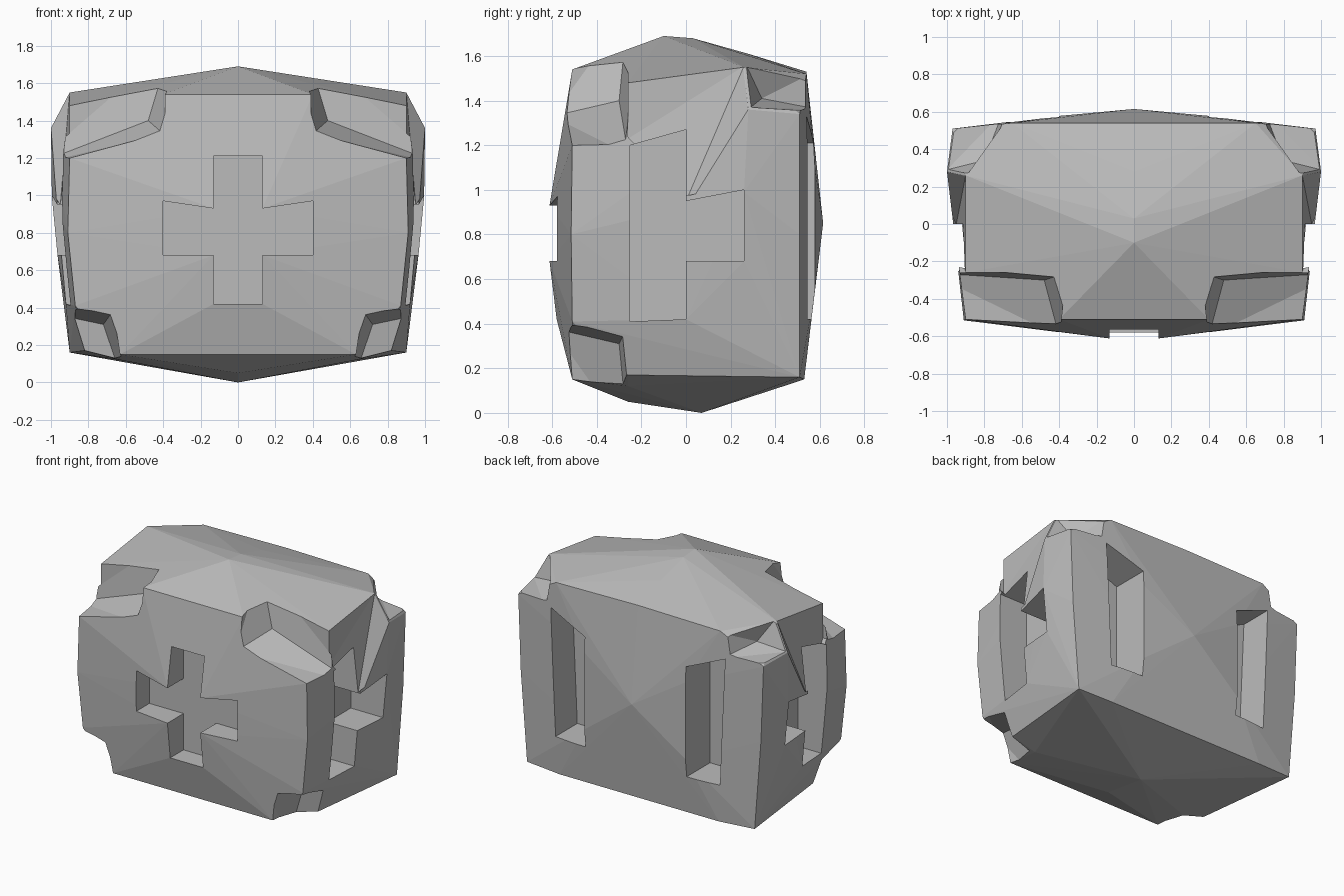
import bpy, bmesh

cube = bpy.data.objects.get("Cube")
if cube:
    bpy.data.objects.remove(cube, do_unlink=True)

stone = bpy.data.materials.new("grey_stone")
stone.use_nodes = True
GREY = (0.5, 0.5, 0.5, 1)
stone.diffuse_color = GREY
stone.node_tree.nodes["Principled BSDF"].inputs["Base Color"].default_value = GREY


def finish(bm, name):
    bmesh.ops.recalc_face_normals(bm, faces=bm.faces[:])
    mesh = bpy.data.meshes.new(name)
    bm.to_mesh(mesh)
    bm.free()
    mesh.materials.append(stone)
    obj = bpy.data.objects.new(name, mesh)
    bpy.context.scene.collection.objects.link(obj)
    return obj


def hull(name, points):
    """Faceted solid wrapped around the given points."""
    bm = bmesh.new()
    for p in points:
        bm.verts.new(p)
    res = bmesh.ops.convex_hull(bm, input=bm.verts[:])
    loose = {g for g in res["geom_interior"] + res["geom_unused"]
             if isinstance(g, bmesh.types.BMVert)}
    bmesh.ops.delete(bm, geom=list(loose), context='VERTS')
    return finish(bm, name)


def prism(name, outline, place, start, end):
    """Extrude a 2D outline between two depths."""
    bm = bmesh.new()
    face = bm.faces.new([bm.verts.new(place(a, b, start)) for a, b in outline])
    ext = bmesh.ops.extrude_face_region(bm, geom=[face])
    offset = [e - s for s, e in zip(place(0, 0, start), place(0, 0, end))]
    bmesh.ops.translate(bm, vec=offset,
                        verts=[g for g in ext["geom"] if isinstance(g, bmesh.types.BMVert)])
    return finish(bm, name)


# Bulging faceted block, one half mirrored to the other
half = [
    # top
    (0, -.1, 1.69), (0, .03, 1.68), (0, .28, 1.61), (0, .54, 1.53),
    (.4, -.51, 1.54), (.4, -.26, 1.58), (.9, -.26, 1.48), (.9, .26, 1.55), (.65, .54, 1.52),
    # front
    (.4, -.535, 1.34), (.9, -.51, 1.2), (.13, -.565, 1.21), (.13, -.612, .93),
    (.13, -.612, .68), (.4, -.56, .95), (.4, -.56, .68), (.13, -.58, .42),
    (.65, -.53, .4), (.91, -.515, .8), (.87, -.51, .41), (.63, -.51, .15),
    # sides
    (.93, -.26, .8), (.95, 0, .95), (.995, .26, .99),
    (.965, .26, .68), (1, .28, 1.36), (.97, .51, 1.34), (.95, .51, .8), (.92, 0, .42),
    # back
    (0, .615, .85), (.4, .578, 1.1), (.4, .578, .55), (.65, .54, 1.2), (.65, .53, .42),
    # underside
    (0, .07, 0), (0, -.26, .05), (.63, -.26, .12), (.82, -.26, .17),
    (.9, .51, .16), (.63, .53, .15),
]
block = hull("stone_block", [(s * x, y, z) for x, y, z in half for s in (1, -1)])

cutters = []

# Cross carved into the front
right = [(.13, .42), (.13, .68), (.4, .68), (.4, .97), (.13, .93), (.13, 1.21)]
cross = right + [(-x, z) for x, z in reversed(right)]
cutters.append(prism("front_cross_cutter", cross, lambda a, b, d: (a, d, b), -.43, -.8))

# Outlines of the stepped side carving in y, z and the back slot in x, z
step = [(-.25, .41), (0, .42), (0, .68), (.26, .68), (.26, 1), (0, .95), (0, 1.27), (-.25, 1.2)]
slot = [(.4, .42), (.65, .42), (.69, 1.33), (.4, 1.21)]

for s in (1, -1):
    def flip(points):
        return [(s * x, y, z) for x, y, z in points]

    cutters.append(prism("side_step_cutter", step, lambda a, b, d: (s * d, a, b), .71, 1.2))
    cutters.append(prism("back_slot_cutter", slot, lambda a, b, d: (s * a, d, b), .3, .8))
    # Notch in the upper front corner
    cutters.append(hull("upper_notch_cutter", flip([
        (.4, -.6, 1.33), (.48, -.3, 1.4), (1.1, -.26, 1.16), (1.1, -.6, 1.14),
        (.4, -.6, 1.8), (.36, -.26, 1.8), (1.1, -.26, 1.8), (1.1, -.6, 1.8)])))
    # Notch in the lower front corner
    cutters.append(hull("lower_notch_cutter", flip([
        (.67, -.6, .38), (.72, -.3, .31), (1.1, -.26, .39), (1.1, -.6, .44),
        (.6, -.6, -.1), (.58, -.26, -.1), (1.1, -.26, -.1), (1.1, -.6, -.1)])))
    # Notch in the upper back corner
    cutters.append(hull("back_notch_cutter", flip([
        (.89, .27, 1.56), (.67, .6, 1.54), (1, .29, 1.37), (.97, .6, 1.35),
        (.7, .6, 1.36), (.8, .34, 1.41), (1.2, .6, 1.8)])))
    # Sunken shoulder above the side carving
    cutters.append(hull("shoulder_cutter", flip([
        (.95, 0, .95), (.9, .26, 1.555), (1.1, .3, 1.17), (.92, 0, 1.27),
        (.9, -.26, 1.23), (.9, -.26, 1.49), (1.2, -.26, 1.3)])))

# Carve everything, then drop the cutters
for cutter in cutters:
    cutter.hide_render = True
    mod = block.modifiers.new("carve", 'BOOLEAN')
    mod.operation = 'DIFFERENCE'
    mod.solver = 'EXACT'
    mod.object = cutter
bpy.context.view_layer.update()
carved = bpy.data.meshes.new_from_object(
    block.evaluated_get(bpy.context.evaluated_depsgraph_get()))
block.modifiers.clear()
block.data = carved
carved.materials.clear()
carved.materials.append(stone)
for poly in carved.polygons:
    poly.material_index = 0
    poly.use_smooth = False
for cutter in cutters:
    bpy.data.objects.remove(cutter, do_unlink=True)
